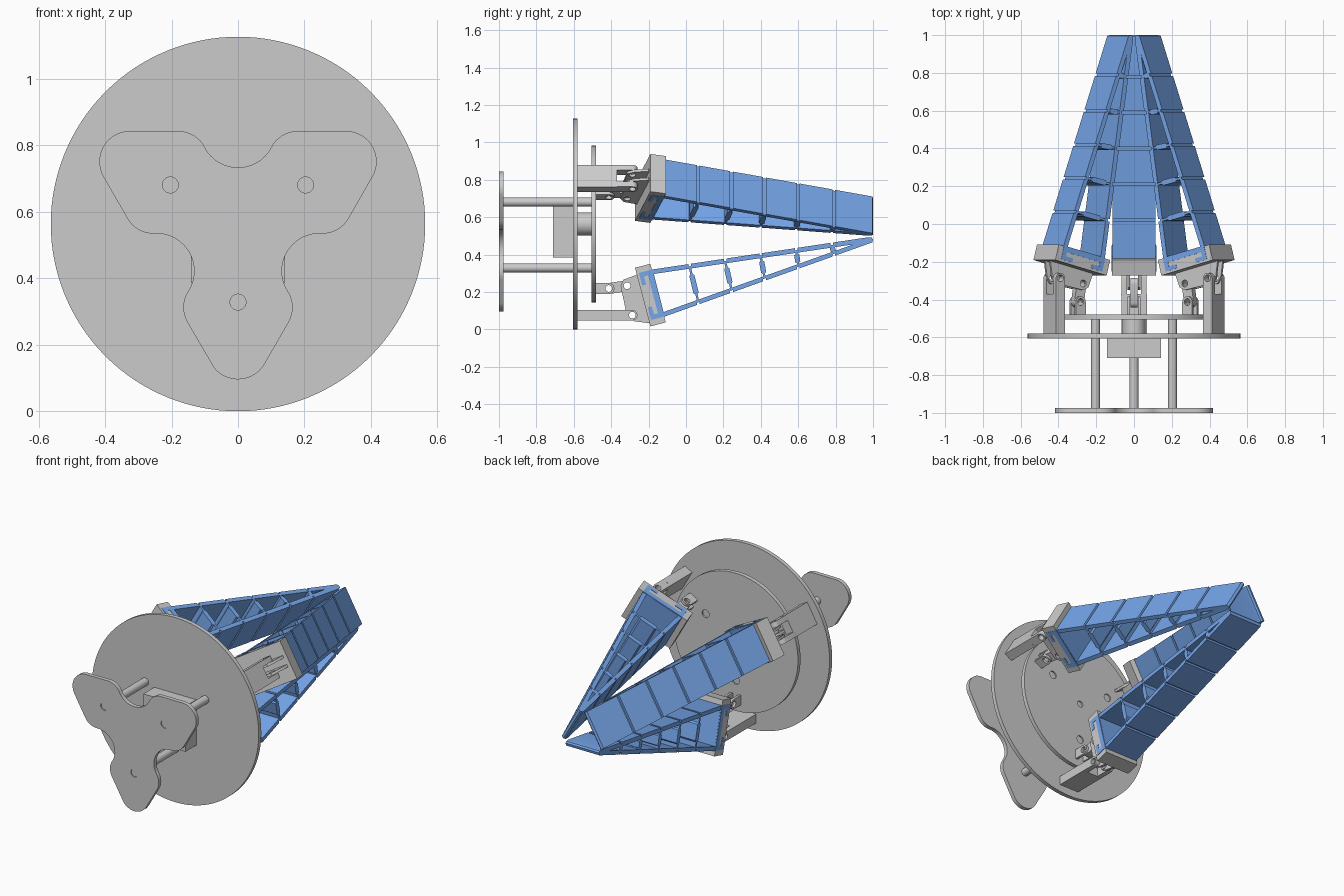
import bpy
from math import sin, cos, pi, radians, atan2
from mathutils import Matrix, Vector

if "Cube" in bpy.data.objects:
    bpy.data.objects.remove(bpy.data.objects["Cube"])

ZC = 0.5635                      # height of the gripper's central axis
blue = bpy.data.materials.new("finger_blue")
blue.diffuse_color = (0.18, 0.38, 0.82, 1)
blue.use_nodes = True
blue.node_tree.nodes["Principled BSDF"].inputs["Base Color"].default_value = blue.diffuse_color


def frame(x, y, z, origin):
    m = Matrix((x, y, z)).transposed().to_4x4()
    m.translation = origin
    return m


# face-on frame: local x -> x, local y -> z, local z -> -y
DISC = frame((1, 0, 0), (0, 0, 1), (0, -1, 0), (0, 0, ZC))


def plate(name, loops, z0, z1, m, mat=None):
    """Extrude closed 2D loops (inner loops become holes) from z0 to z1."""
    cu = bpy.data.curves.new(name, 'CURVE')
    cu.dimensions = '2D'
    cu.fill_mode = 'BOTH'
    cu.extrude = (z1 - z0) / 2
    for loop in loops:
        s = cu.splines.new('POLY')
        s.points.add(len(loop) - 1)
        for p, (x, y) in zip(s.points, loop):
            p.co = (x, y, 0, 1)
        s.use_cyclic_u = True
    if mat:
        cu.materials.append(mat)
    ob = bpy.data.objects.new(name, cu)
    bpy.context.collection.objects.link(ob)
    ob.matrix_world = m @ Matrix.Translation((0, 0, (z0 + z1) / 2))
    return ob


def arc(cx, cy, r, a0, a1, n):
    return [(cx + r * cos(radians(a0 + (a1 - a0) * i / n)),
             cy + r * sin(radians(a0 + (a1 - a0) * i / n))) for i in range(n + 1)]


def circle(cx, cy, r, n=64):
    return arc(cx, cy, r, 0, 360, n)[:-1]


def capsule(p, q, r):
    a = atan2(q[1] - p[1], q[0] - p[0]) * 180 / pi
    return arc(*q, r, a - 90, a + 90, 12) + arc(*p, r, a + 90, a + 270, 12)


def box(r0, r1, y0, y1):
    return [(y0, r0), (y1, r0), (y1, r1), (y0, r1)]


# --- base plates, rods and drive ---
rods = [(0.235 * cos(radians(a)), 0.235 * sin(radians(a))) for a in (30, 150, 270)]
holes = [circle(x, y, 0.024, 24) for x, y in rods]

sector = (arc(-0.18, 0.19, 0.09, 90, 27.3, 8) + arc(0, 0.283, 0.113, 207.3, 332.7, 16)[1:]
          + arc(0.18, 0.19, 0.09, 152.7, 90, 8)[1:] + arc(0.325, 0.1875, 0.0925, 90, -30, 14))
trefoil = []
for k in range(3):
    c, s = cos(radians(-120 * k)), sin(radians(-120 * k))
    trefoil += [(x * c - y * s, x * s + y * c) for x, y in sector[:-1]]

plate("rear_trefoil_plate", [trefoil] + holes, 0.975, 1.0, DISC)
plate("main_disc", [circle(0, 0, ZC, 128)], 0.58, 0.605, DISC)
plate("sliding_disc", [circle(0, 0, 0.42, 96), circle(0, 0, 0.02, 24)] + holes, 0.48, 0.505, DISC)
plate("guide_rods", holes, 0.488, 0.994, DISC)
plate("drive_hub", [circle(0, 0, 0.062, 48)], 0.49, 0.59, DISC)
plate("motor_block", [[(-0.142, -0.178), (0.142, -0.178), (0.142, 0.1), (-0.142, 0.1)]],
      0.6, 0.71, DISC)

# --- finger outlines in (y, radius) ---
hinge_in = (0.02, 0.21, 0.40, 0.59, 0.78)
hinge_out = (0.065, 0.243, 0.42, 0.60, 0.79)


def inner(y):
    return 0.244 - 0.1495 * (y + 0.184)


def outer(y):
    return 0.496 - 0.357 * (y + 0.118)


def notched(f, hinges, depth, w=0.007):
    pts = []
    for h in hinges:
        pts += [(h - w, f(h - w)), (h - w, f(h - w) + depth),
                (h + w, f(h + w) + depth), (h + w, f(h + w))]
    return pts


shell = ([(-0.184, 0.244)] + notched(inner, hinge_in, 0.012)
         + [(0.975, inner(0.975)), (0.993, 0.073), (1.0, 0.082), (0.996, outer(0.996))]
         + notched(outer, hinge_out, -0.012)[::-1] + [(-0.118, 0.496)])
opening = [(-0.172, inner(-0.172) + 0.025), (0.895, 0.109), (-0.12, outer(-0.12) - 0.026)]

# ribs thin out at both ends into flexible hinges
ribs = []
for hi, ho in zip(hinge_in, hinge_out):
    p, q = Vector((hi, inner(hi) + 0.018)), Vector((ho, outer(ho) - 0.018))
    d = (q - p).normalized()
    n = Vector((-d.y, d.x))
    prof = [(0, .006), (.2, .006), (.25, .014), (.75, .014), (.8, .006), (1, .006)]
    left = [tuple(p.lerp(q, t) + n * w) for t, w in prof]
    right = [tuple(p.lerp(q, t) - n * w) for t, w in prof]
    ribs.append(left + right[::-1])

# tilted holder block and the clip that hooks into it
E, N, C = Vector((0.254, 0.967)), Vector((0.967, -0.254)), Vector((-0.19, 0.38))


def tilt(pts):
    return [tuple(C + E * a + N * b) for a, b in pts]


holder = tilt([(-.162, -.043), (.162, -.043), (.162, .042), (-.162, .042)])
half_clip = [(.13, .044), (.13, -.03), (.06, -.03), (.06, -.008), (.105, -.008), (.105, .014)]
clip = tilt(half_clip + [(-a, b) for a, b in half_clip[::-1]])

# linkage pivots
post_pin, lug_pin, slide_pin = (-0.287, 0.4875), (-0.315, 0.33), (-0.413, 0.345)
lug = [(-.35, .33), (-.335, .298), (-.26, .27), (-.22, .28), (-.16, .50), (-.2, .53),
       (-.275, .52), (-.315, .50), (-.32, .47)]


def pin(p, r=0.018):
    return circle(*p, r, 20)


# --- three fingers around the axis ---
for side, ang in (("right", 30), ("left", 150), ("bottom", 270)):
    d = Vector((cos(radians(ang)), 0, sin(radians(ang))))
    y = Vector((0, 1, 0))
    M = frame(y, d, y.cross(d), (0, 0, ZC))
    plate(side + "_finger_shell", [shell, opening], -0.113, 0.113, M, blue)
    plate(side + "_finger_ribs", ribs, -0.111, 0.111, M, blue)
    plate(side + "_finger_clip", [clip], -0.118, 0.118, M, blue)
    plate(side + "_finger_holder", [holder], -0.116, 0.116, M)
    plate(side + "_post", [box(0.46, 0.515, -0.59, -0.37)], -0.0675, 0.0675, M)
    plate(side + "_link", [capsule(slide_pin, lug_pin, 0.029), pin(slide_pin), pin(lug_pin)],
          -0.018, 0.018, M)
    for s, tag in ((1, "a"), (-1, "b")):
        def pair(name, loops, w0, w1):
            plate(f"{side}_{name}_{tag}", loops, *sorted((s * w0, s * w1)), M)
        pair("post_prong", [capsule((-0.39, 0.4875), post_pin, 0.0275), pin(post_pin)], 0.036, 0.067)
        pair("holder_lug", [lug, pin(post_pin), pin(lug_pin)], 0.02, 0.035)
        pair("slide_bracket", [capsule((-0.474, 0.345), slide_pin, 0.03), pin(slide_pin)], 0.02, 0.035)

# --- turn outlines into meshes and keep hard edges ---
bpy.context.view_layer.update()
bpy.ops.object.select_all(action='SELECT')
bpy.context.view_layer.objects.active = bpy.context.selected_objects[0]
bpy.ops.object.convert(target='MESH')
bpy.ops.object.shade_smooth_by_angle(angle=radians(30))
